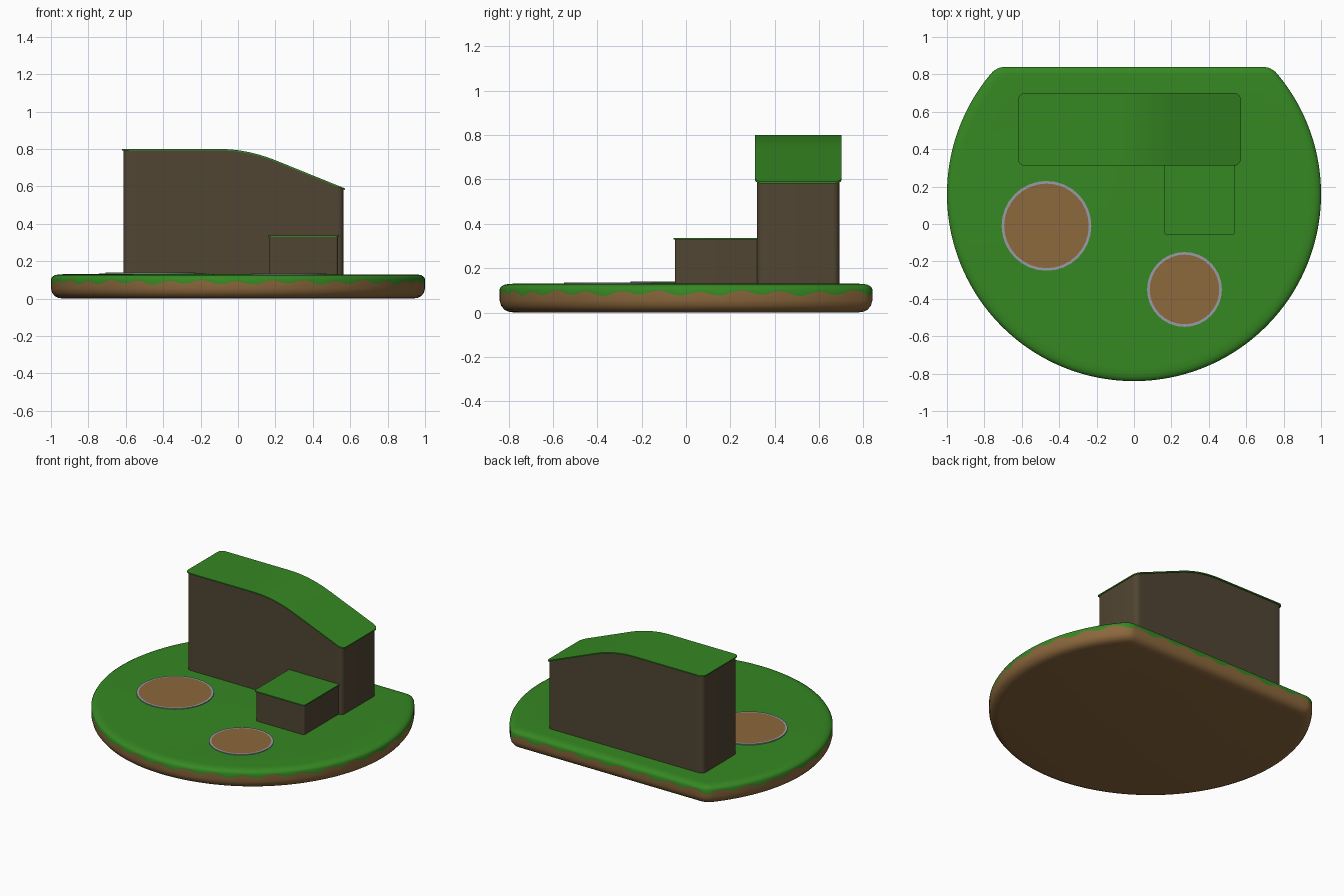
import bpy, bmesh, math

if "Cube" in bpy.data.objects:
    bpy.data.objects.remove(bpy.data.objects["Cube"])


def mat(name, rgb):
    m = bpy.data.materials.new(name)
    m.diffuse_color = (*rgb, 1)
    m.use_nodes = True
    m.node_tree.nodes["Principled BSDF"].inputs["Base Color"].default_value = m.diffuse_color
    return m


GRASS = mat("grass green", (0.036, 0.245, 0.016))
DIRT = mat("dirt brown", (0.262, 0.138, 0.046))
ROCK = mat("dark rock", (0.082, 0.060, 0.033))
STONE = mat("grey stone", (0.32, 0.33, 0.39))


def finish(name, bm, mats, angle=35):
    bmesh.ops.recalc_face_normals(bm, faces=bm.faces[:])
    me = bpy.data.meshes.new(name)
    bm.to_mesh(me)
    bm.free()
    for m in mats:
        me.materials.append(m)
    ob = bpy.data.objects.new(name, me)
    bpy.context.collection.objects.link(ob)
    bpy.ops.object.select_all(action='DESELECT')
    ob.select_set(True)
    bpy.context.view_layer.objects.active = ob
    bpy.ops.object.shade_smooth_by_angle(angle=math.radians(angle))
    return ob


# --- island: circle cut flat at the back, with rounded corners ---
CY, CUT, R = 0.16, 0.68, 0.1


def outline(d):
    """Island outline moved inwards by d."""
    cx = math.sqrt((1 - R) ** 2 - (CUT - R) ** 2)
    cy = CUT - R
    a = math.atan2(cy, cx)
    pts = []
    n = 144
    for i in range(n + 1):                       # big arc, left to right via front
        t = math.pi - a + (math.pi + 2 * a) * i / n
        pts.append(((1 - d) * math.cos(t), CY + (1 - d) * math.sin(t)))
    for i in range(1, 7):                        # right corner
        t = a + (math.pi / 2 - a) * i / 6
        pts.append((cx + (R - d) * math.cos(t), CY + cy + (R - d) * math.sin(t)))
    for i in range(1, 40):                       # flat back
        pts.append((cx - 2 * cx * i / 40, CY + CUT - d))
    for i in range(6):                           # left corner
        t = math.pi / 2 + (math.pi / 2 - a) * i / 6
        pts.append((-cx + (R - d) * math.cos(t), CY + cy + (R - d) * math.sin(t)))
    return pts


def ground(x, y):
    return 0.13 + 0.007 * math.exp(-((x + 0.45) ** 2 + (y + 0.05) ** 2) / 0.1)


bm = bmesh.new()
rings = []
for d, z in [(0.065, 0), (0.04, 0.004), (0.02, 0.014), (0.006, 0.032), (0, 0.055),
             (0, None), (0, 0.106), (0.006, 0.116), (0.02, 0.125), (0.04, 0.129)]:
    ring, s = [], 0
    pts = outline(d)
    for i, (x, y) in enumerate(pts):
        if i:
            s += math.dist(pts[i - 1], (x, y))
        # wavy lower edge of the grass
        zz = z if z is not None else 0.087 + 0.010 * math.sin(s * 34) + 0.004 * math.sin(s * 13)
        ring.append(bm.verts.new((x, y, zz)))
    rings.append(ring)
for k in (1, .9, .8, .7, .6, .5, .4, .3, .2, .1):
    rings.append([bm.verts.new((x * k, y * k, ground(x * k, y * k))) for x, y in outline(0.065)])
for j in range(len(rings) - 1):
    a, b = rings[j], rings[j + 1]
    for i in range(len(a)):
        k = (i + 1) % len(a)
        f = bm.faces.new((a[i], a[k], b[k], b[i]))
        f.material_index = 0 if j >= 5 else 1
bm.faces.new(rings[0]).material_index = 1
bm.faces.new(rings[-1]).material_index = 0
finish("island", bm, [GRASS, DIRT], 60)


# --- rounded blocks lofted along x between two height functions ---
def block(name, x0, x1, y0, y1, r, low, high, m):
    cr = [r * (1 - math.cos(math.pi / 2 * i / 5)) for i in range(6)]
    n = 32
    xs = [x0 + c for c in cr] + [x0 + r + (x1 - x0 - 2 * r) * i / n for i in range(1, n)] \
        + [x1 - c for c in reversed(cr)]
    bm = bmesh.new()
    cols = []
    for x in xs:
        e = max(0, r - min(x - x0, x1 - x))
        t = r - math.sqrt(max(0, r * r - e * e))
        cols.append([bm.verts.new((x, y, z)) for y, z in
                     ((y0 + t, low(x)), (y1 - t, low(x)), (y1 - t, high(x)), (y0 + t, high(x)))])
    for a, b in zip(cols, cols[1:]):
        for i in range(4):
            k = (i + 1) % 4
            bm.faces.new((a[i], a[k], b[k], b[i]))
    bm.faces.new(cols[0])
    bm.faces.new(cols[-1])
    finish(name, bm, [m])


def cliff_top(x):
    """Flat, then a curve into a straight slope."""
    s, e, m = -0.1, 0.203, 0.405
    if x < s:
        return 0.8
    if x < e:
        return 0.8 - m * (x - s) ** 2 / (2 * (e - s))
    return 0.8 - m * (e - s) / 2 - m * (x - e)


block("cliff", -0.612, 0.563, 0.32, 0.692, 0.03,
      lambda x: 0.1, lambda x: cliff_top(x) - 0.005, ROCK)
block("cliff_grass", -0.62, 0.571, 0.312, 0.70, 0.035,
      lambda x: cliff_top(x) - 0.008, cliff_top, GRASS)
block("ledge", 0.168, 0.534, -0.05, 0.335, 0.012,
      lambda x: 0.1, lambda x: 0.332, ROCK)
block("ledge_grass", 0.161, 0.541, -0.057, 0.335, 0.015,
      lambda x: 0.329, lambda x: 0.337, GRASS)


# --- dirt patches with a stone rim ---
def patch(name, x, y, r, z0, z1):
    bm = bmesh.new()
    loops = []
    for rad, z in ((r, z0), (r, z1), (r - 0.014, z1)):
        loops.append([bm.verts.new((x + rad * math.cos(t), y + rad * math.sin(t), z))
                      for t in (2 * math.pi * i / 32 for i in range(32))])
    for a, b in zip(loops, loops[1:]):
        for i in range(32):
            k = (i + 1) % 32
            bm.faces.new((a[i], a[k], b[k], b[i]))
    bm.faces.new(loops[2]).material_index = 1
    finish(name, bm, [STONE, DIRT])


patch("large_dirt_patch", -0.468, -0.01, 0.24, 0.131, 0.1395)
patch("small_dirt_patch", 0.27, -0.35, 0.2, 0.127, 0.1345)
